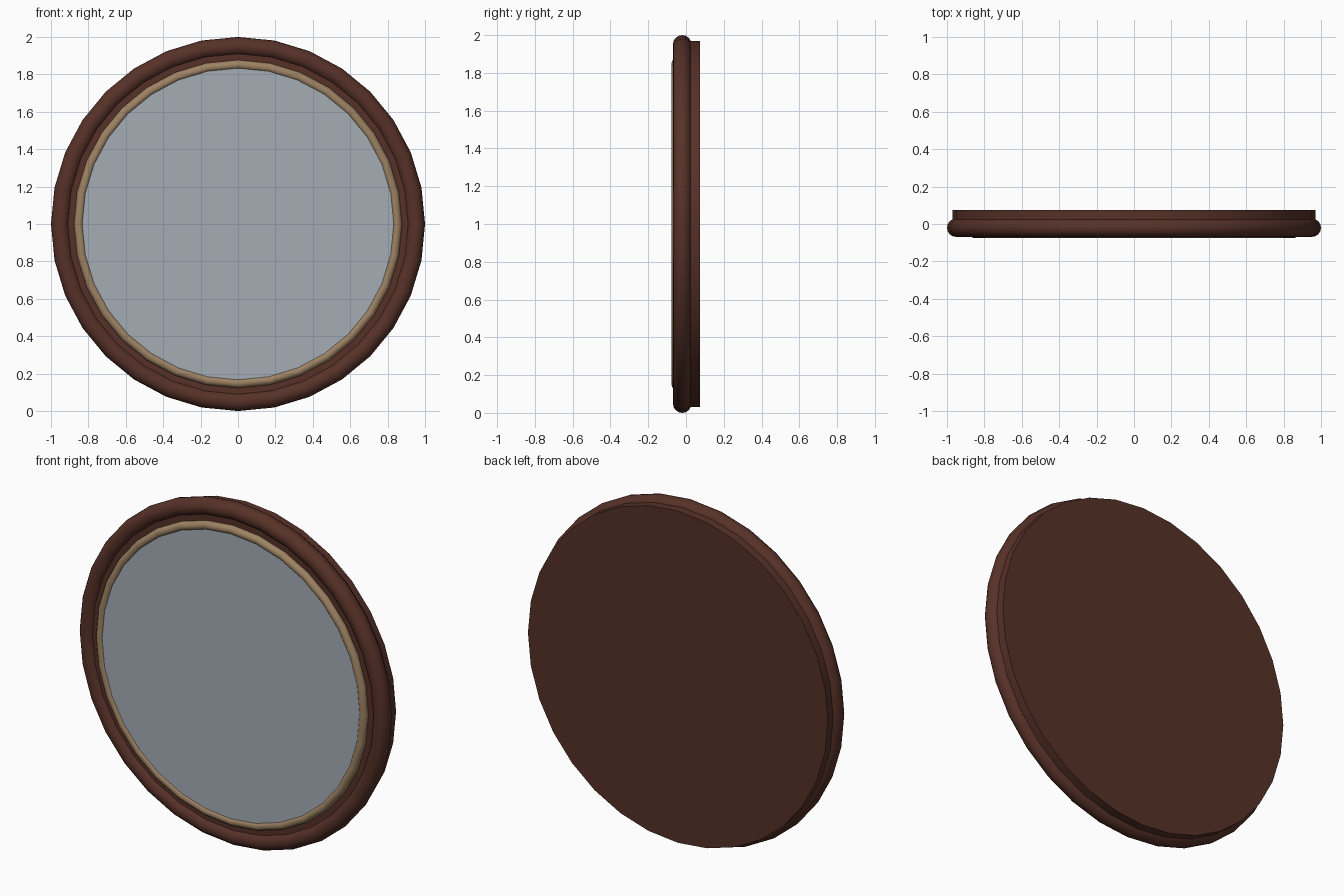
import bpy, math

if "Cube" in bpy.data.objects:
    bpy.data.objects.remove(bpy.data.objects["Cube"])

SEG = 32
CZ = 1.0


def material(name, rgb):
    m = bpy.data.materials.new(name)
    m.diffuse_color = (*rgb, 1)
    m.use_nodes = True
    m.node_tree.nodes["Principled BSDF"].inputs["Base Color"].default_value = m.diffuse_color
    return m


wood = material("dark_wood", (0.095, 0.031, 0.021))
gold = material("antique_gold", (0.34, 0.225, 0.125))
glass = material("mirror_glass", (0.37, 0.42, 0.46))


def lathe(name, profile, mat, closed):
    """Turn (radius, y) points about the y axis; open profiles get end caps."""
    n = len(profile)
    verts, faces = [], []
    for i in range(SEG):
        a = 2 * math.pi * i / SEG
        verts += [(r * math.sin(a), y, CZ + r * math.cos(a)) for r, y in profile]
    for i in range(SEG):
        j = (i + 1) % SEG
        for k in range(n if closed else n - 1):
            l = (k + 1) % n
            faces.append((i * n + k, i * n + l, j * n + l, j * n + k))
    if not closed:
        faces.append([i * n for i in range(SEG)][::-1])
        faces.append([i * n + n - 1 for i in range(SEG)])
    me = bpy.data.meshes.new(name)
    me.from_pydata(verts, [], faces)
    me.materials.append(mat)
    ob = bpy.data.objects.new(name, me)
    bpy.context.collection.objects.link(ob)
    # Consistent outward normals and smooth shading with sharp rims
    bpy.ops.object.select_all(action='DESELECT')
    bpy.context.view_layer.objects.active = ob
    ob.select_set(True)
    bpy.ops.object.mode_set(mode='EDIT')
    bpy.ops.mesh.select_all(action='SELECT')
    bpy.ops.mesh.normals_make_consistent(inside=False)
    bpy.ops.object.mode_set(mode='OBJECT')
    bpy.ops.object.shade_smooth_by_angle(angle=math.radians(40))
    return ob


def circle(radius, y, minor, n):
    return [(radius + minor * math.cos(2 * math.pi * k / n),
             y + minor * math.sin(2 * math.pi * k / n)) for k in range(n)]


# Backing disc
lathe("backing_disc", [(0.97, 0.075), (0.97, -0.045)], wood, False)
# Rounded outer frame
lathe("outer_frame", circle(0.951, -0.02, 0.049, 16), wood, True)
# Gold inner bead
lathe("inner_trim", circle(0.852, -0.051, 0.025, 12), gold, True)
# Mirror pane
lathe("mirror_pane", [(0.845, -0.04), (0.845, -0.066)], glass, False)
